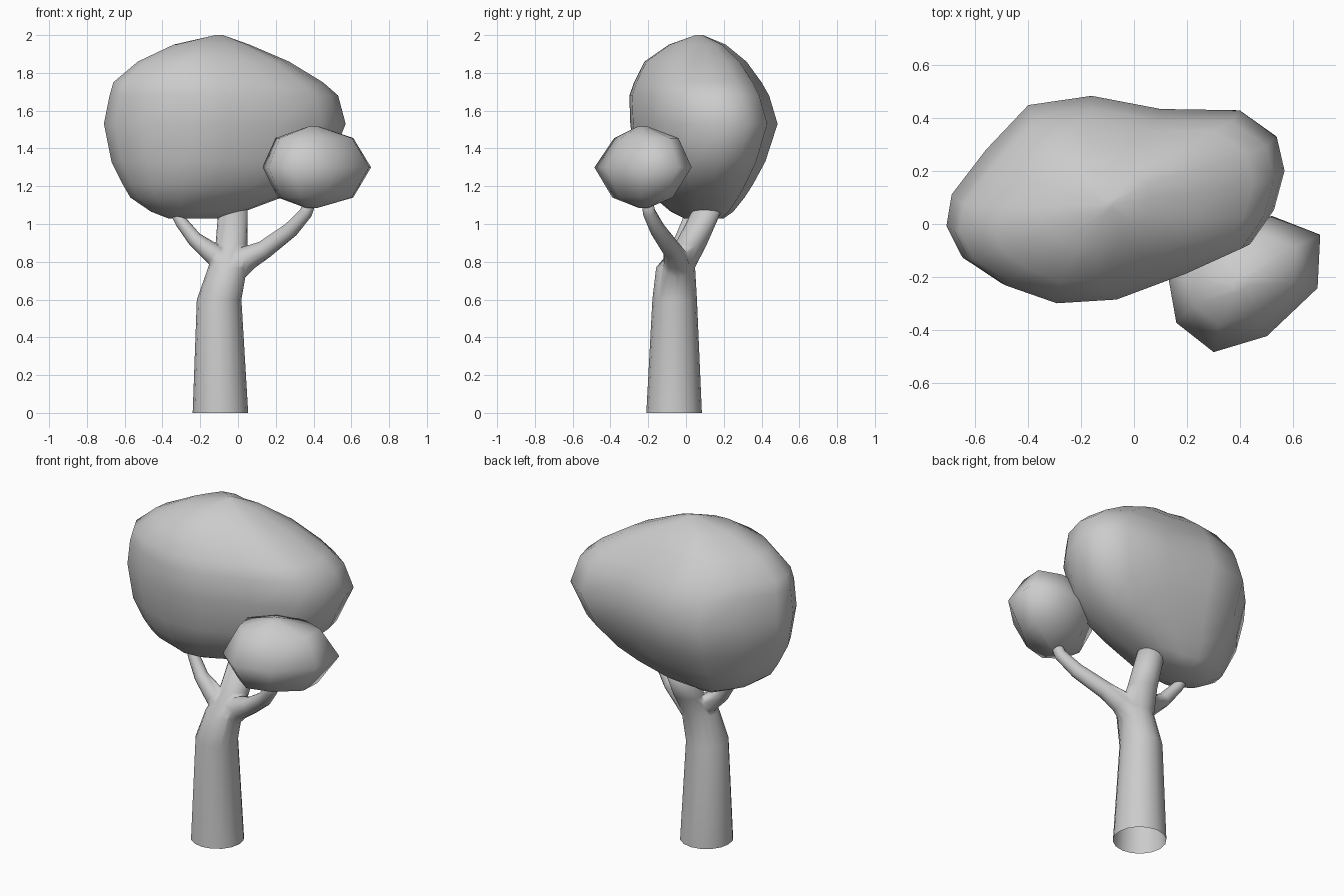
import bpy, bmesh, math
from mathutils import Vector

if "Cube" in bpy.data.objects:
    bpy.data.objects.remove(bpy.data.objects["Cube"])


def loft(name, rings):
    """Skin a list of equal-length point rings into a smooth closed object."""
    bm = bmesh.new()
    vs = [[bm.verts.new(p) for p in r] for r in rings]
    n = len(vs[0])
    for a, b in zip(vs, vs[1:]):
        for i in range(n):
            j = (i + 1) % n
            bm.faces.new((a[i], a[j], b[j], b[i]))
    bm.faces.new(vs[0][::-1])
    bm.faces.new(vs[-1])
    me = bpy.data.meshes.new(name)
    bm.to_mesh(me)
    bm.free()
    me.shade_smooth()
    ob = bpy.data.objects.new(name, me)
    bpy.context.collection.objects.link(ob)
    return ob


def circle(c, r, axis=(0, 0, 1), n=16):
    q = Vector((0, 0, 1)).rotation_difference(Vector(axis))
    return [Vector(c) + q @ Vector((r * math.cos(2 * math.pi * i / n),
                                    r * math.sin(2 * math.pi * i / n), 0))
            for i in range(n)]


def branch(name, path):
    pts = [Vector(p[:3]) for p in path]
    rings = []
    for i, p in enumerate(path):
        axis = pts[min(i + 1, len(pts) - 1)] - pts[max(i - 1, 0)]
        rings.append(circle(pts[i], p[3], axis, 10))
    return loft(name, rings)


def foliage(name, plan, levels):
    """Plan outline fitted to the x/y extents of each level (z, x0, x1, y0, y1)."""
    xs, ys = [p[0] for p in plan], [p[1] for p in plan]
    ax, bx, ay, by = min(xs), max(xs), min(ys), max(ys)
    rings = [[(x0 + (x - ax) / (bx - ax) * (x1 - x0),
               y0 + (y - ay) / (by - ay) * (y1 - y0), z) for x, y in plan]
             for z, x0, x1, y0, y1 in levels]
    return loft(name, rings)


# Trunk
trunk = loft("trunk", [circle((x, y, z), r) for x, y, z, r in [
    (-0.093, -0.063, 0, 0.147), (-0.10, -0.06, 0.6, 0.118),
    (-0.055, -0.055, 0.77, 0.103), (-0.035, 0.025, 0.89, 0.084),
    (-0.025, 0.125, 1.10, 0.077)]])

# Branches, flared where they leave the trunk
branches = [
    branch("left_branch", [(-0.05, -0.05, 0.76, 0.06), (-0.12, -0.04, 0.835, 0.058),
                           (-0.23, -0.02, 0.92, 0.04), (-0.30, 0.01, 1.01, 0.033),
                           (-0.34, 0.03, 1.09, 0.03)]),
    branch("right_branch", [(-0.06, -0.045, 0.72, 0.05), (-0.02, -0.05, 0.77, 0.08),
                            (0.05, -0.055, 0.82, 0.066), (0.14, -0.075, 0.865, 0.05),
                            (0.28, -0.15, 0.97, 0.042), (0.36, -0.195, 1.06, 0.035),
                            (0.39, -0.21, 1.14, 0.03)])]

# Weld the branches to the trunk, then open it at the ground
for b in branches:
    m = trunk.modifiers.new("weld_" + b.name, 'BOOLEAN')
    m.operation, m.solver, m.object = 'UNION', 'EXACT', b
deps = bpy.context.evaluated_depsgraph_get()
welded = bpy.data.meshes.new_from_object(trunk.evaluated_get(deps))
trunk.modifiers.clear()
trunk.data = welded
for b in branches:
    bpy.data.objects.remove(b)
bm = bmesh.new()
bm.from_mesh(welded)
base = [f for f in bm.faces if all(v.co.z < 0.001 for v in f.verts)]
bmesh.ops.delete(bm, geom=base, context='FACES')
bmesh.ops.remove_doubles(bm, verts=bm.verts, dist=0.004)
bm.to_mesh(welded)
bm.free()
welded.shade_smooth()

# Large crown
foliage("large_crown",
        [(-0.71, -0.01), (-0.65, -0.13), (-0.5, -0.23), (-0.3, -0.3),
         (-0.06, -0.285), (0.22, -0.18), (0.44, -0.08), (0.53, 0.05),
         (0.57, 0.2), (0.54, 0.33), (0.4, 0.43), (0.1, 0.435),
         (-0.16, 0.485), (-0.4, 0.45), (-0.56, 0.28), (-0.69, 0.11)],
        [(1.03, -0.37, -0.09, -0.01, 0.2), (1.065, -0.46, 0.03, -0.08, 0.25),
         (1.14, -0.57, 0.23, -0.17, 0.31), (1.21, -0.61, 0.36, -0.22, 0.355),
         (1.33, -0.67, 0.49, -0.27, 0.42),
         (1.53, -0.71, 0.57, -0.295, 0.485), (1.68, -0.68, 0.53, -0.30, 0.44),
         (1.75, -0.66, 0.45, -0.275, 0.40), (1.86, -0.53, 0.27, -0.22, 0.32),
         (1.95, -0.34, 0.06, -0.09, 0.21), (2.0, -0.12, -0.08, 0.05, 0.09)])

# Small crown
foliage("small_crown",
        [(0.13, -0.2), (0.16, -0.37), (0.3, -0.48), (0.5, -0.42),
         (0.69, -0.24), (0.70, -0.04), (0.52, 0.03), (0.28, 0.0)],
        [(1.085, 0.36, 0.42, -0.25, -0.20), (1.14, 0.21, 0.61, -0.39, -0.07),
         (1.30, 0.13, 0.705, -0.485, 0.03), (1.455, 0.20, 0.61, -0.38, -0.04),
         (1.515, 0.37, 0.43, -0.26, -0.20)])
